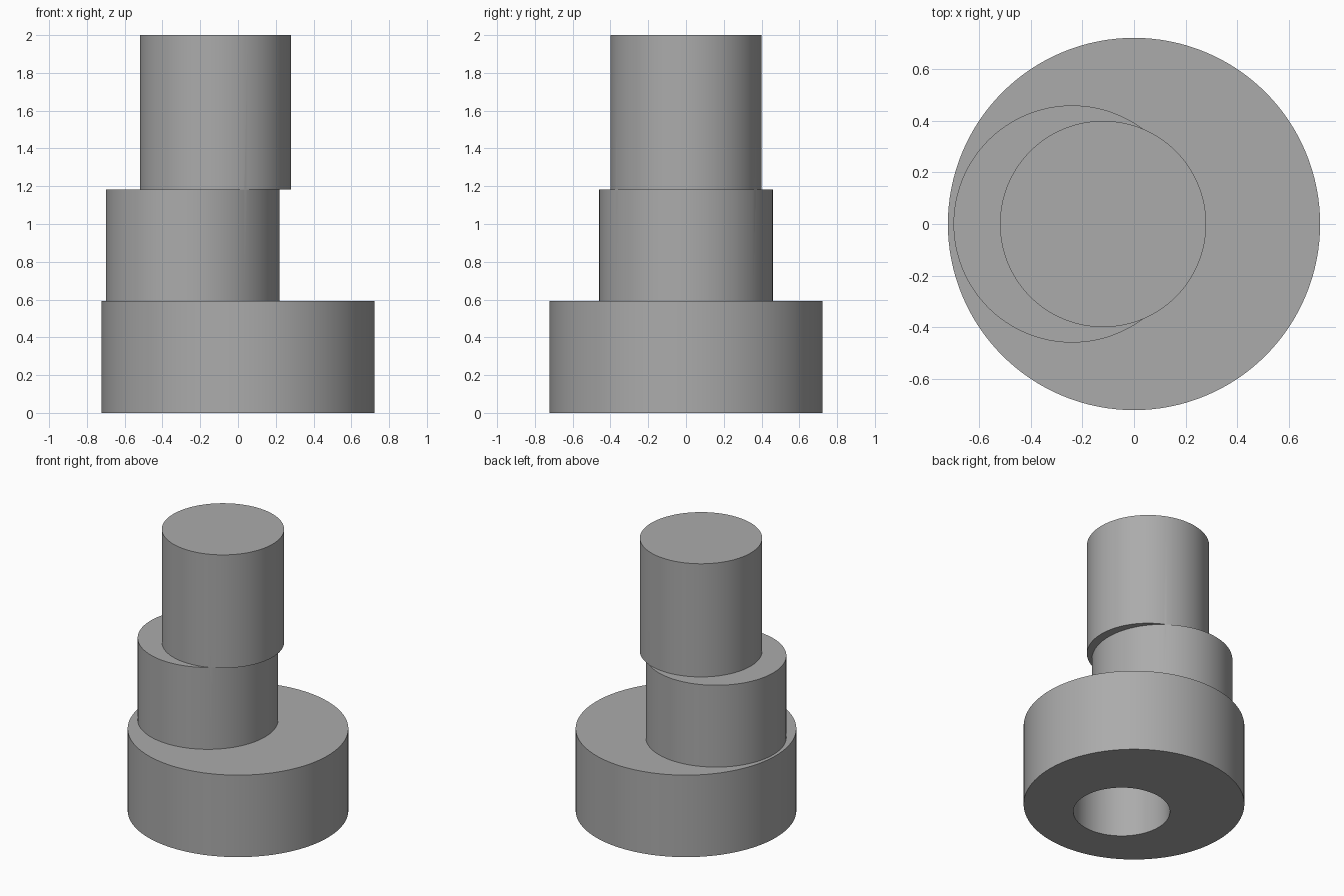
import bpy
import bmesh
import math

cube = bpy.data.objects.get("Cube")
if cube:
    bpy.data.objects.remove(cube, do_unlink=True)

SIDES = 128

# Single plain metal colour
metal = bpy.data.materials.new("grey metal")
metal.use_nodes = True
colour = (0.41, 0.41, 0.41, 1.0)
metal.diffuse_color = colour
metal.node_tree.nodes["Principled BSDF"].inputs["Base Color"].default_value = colour


def prism(name, outline, bottom, top):
    """Closed solid made by extruding a counter-clockwise outline."""
    bm = bmesh.new()
    face = bm.faces.new([bm.verts.new((x, y, bottom)) for x, y in outline])
    up = bmesh.ops.extrude_face_region(bm, geom=[face])["geom"]
    bmesh.ops.translate(bm, vec=(0, 0, top - bottom),
                        verts=[v for v in up if isinstance(v, bmesh.types.BMVert)])
    bmesh.ops.recalc_face_normals(bm, faces=bm.faces)
    mesh = bpy.data.meshes.new(name)
    bm.to_mesh(mesh)
    bm.free()
    mesh.materials.append(metal)
    obj = bpy.data.objects.new(name, mesh)
    bpy.context.collection.objects.link(obj)
    return obj


def arc(x, y, radius, start=0.0, sweep=math.tau, steps=SIDES, closed=True):
    """Points of a circle, or of an open arc including both ends."""
    count = steps if closed else steps + 1
    angles = [start + sweep * i / steps for i in range(count)]
    return [(x + radius * math.cos(a), y + radius * math.sin(a)) for a in angles]


def combine(body, other, operation):
    """Boolean the other solid into the body, then drop it."""
    mod = body.modifiers.new(operation.lower(), "BOOLEAN")
    mod.operation = operation
    mod.solver = "EXACT"
    mod.object = other
    bpy.ops.object.select_all(action="DESELECT")
    body.select_set(True)
    bpy.context.view_layer.objects.active = body
    bpy.ops.object.modifier_apply(modifier=mod.name)
    bpy.data.objects.remove(other, do_unlink=True)


# Stacked discs: wide base, offset middle, offset top
BASE_TOP, MIDDLE_TOP = 0.592, 1.183
body = prism("eccentric_shaft", arc(0, 0, 0.722), 0, BASE_TOP)
middle = prism("middle_disc", arc(-0.24, 0, 0.46), BASE_TOP, MIDDLE_TOP)
top = prism("top_shaft", arc(-0.12, 0, 0.40), MIDDLE_TOP, 2.0)
combine(body, middle, "UNION")
combine(body, top, "UNION")

# Blind bore: round mouth, then a D-shaped socket with its flat on the left
BORE_Y, BORE_R, FLAT_X = -0.126, 0.316, 0.2375
MOUTH, DEPTH = 0.137, 0.47
half = math.acos(FLAT_X / BORE_R)
socket_outline = arc(0, BORE_Y, BORE_R, half, math.tau - 2 * half, closed=False)
socket = prism("socket_cutter", socket_outline, -0.1, DEPTH)
mouth = prism("mouth_cutter", arc(0, BORE_Y, BORE_R, half), -0.1, MOUTH)
for cutter in (socket, mouth):
    cutter.hide_render = True
    combine(body, cutter, "DIFFERENCE")

# Smooth walls, sharp rims
bpy.ops.object.shade_smooth_by_angle(angle=math.radians(30))
